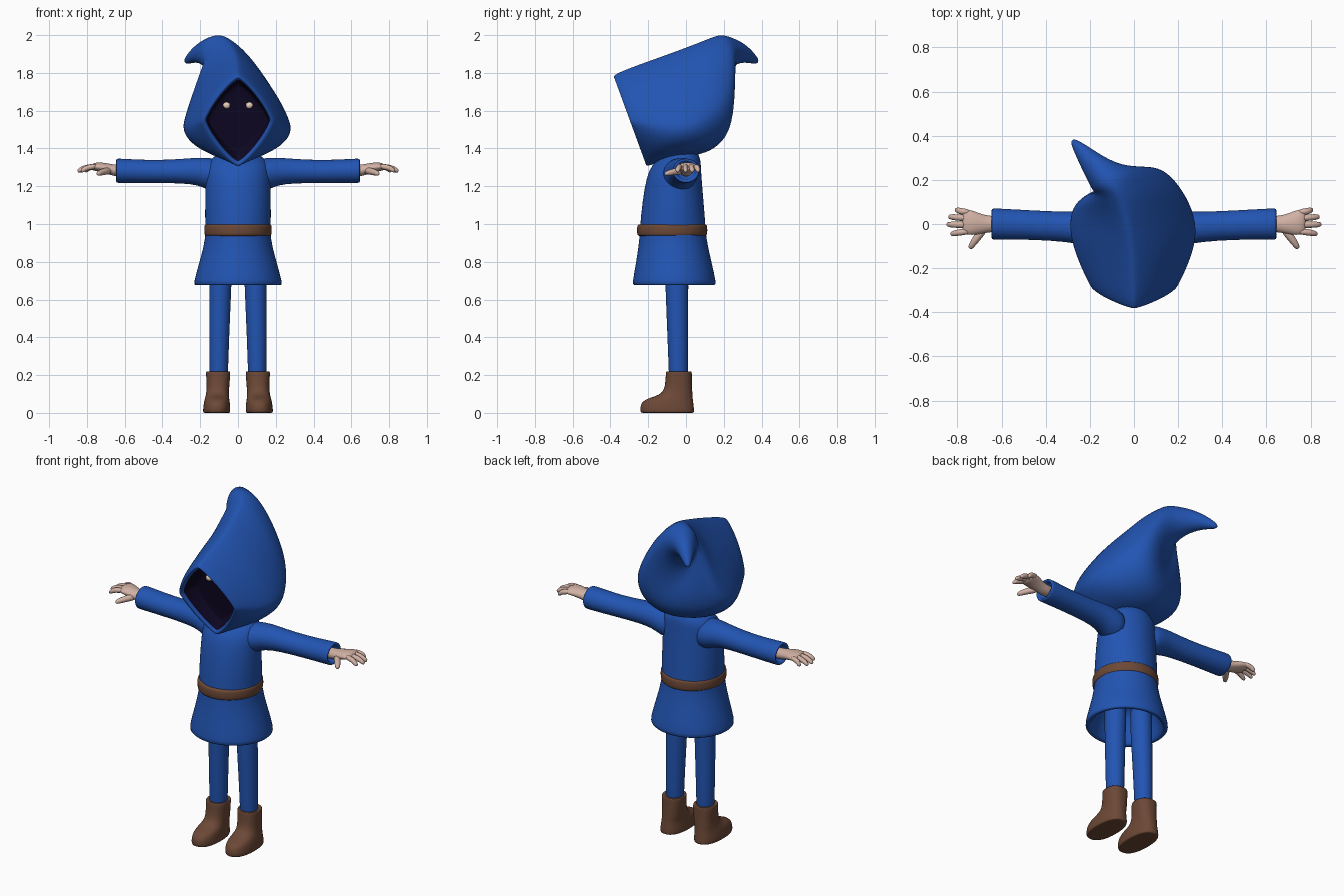
import bpy
import bmesh
from math import sin, cos, pi, radians
from mathutils import Vector

SIDES = 32

old = bpy.data.objects.get("Cube")
if old:
    bpy.data.objects.remove(old, do_unlink=True)


def material(name, rgb):
    mat = bpy.data.materials.new(name)
    mat.use_nodes = True
    mat.diffuse_color = (*rgb, 1)
    mat.node_tree.nodes["Principled BSDF"].inputs["Base Color"].default_value = (*rgb, 1)
    return mat


BLUE = material("blue cloth", (0.016, 0.09, 0.45))
DARK = material("dark shadow", (0.004, 0.002, 0.016))
BROWN = material("brown leather", (0.15, 0.065, 0.037))
SKIN = material("pale skin", (0.64, 0.44, 0.37))
EYE = material("cream eye", (0.85, 0.65, 0.52))


def oval(center, u, up, down=None, n=1.0, n_low=None, sides=SIDES):
    """Closed loop of points; n above 1 sharpens it towards a diamond."""
    center, u, up = Vector(center), Vector(u), Vector(up)
    down = up if down is None else down
    n_low = n if n_low is None else n_low
    loop = []
    for i in range(sides):
        t = 2 * pi * i / sides
        c, s = cos(t), sin(t)
        e = n if s >= 0 else n_low
        side = u * abs(c) ** e * (1 if c >= 0 else -1)
        rise = up * abs(s) ** e if s >= 0 else -down * abs(s) ** e
        loop.append(center + side + rise)
    return loop


def flat(x, y, z, rx, ry, n=1.0):
    return oval((x, y, z), (rx, 0, 0), (0, ry, 0), n=n)


def upright(x, y, z, ry, rz):
    return oval((x, y, z), (0, ry, 0), (0, 0, rz))


def loft(bm, rings, first_slot=0):
    """Skin the loops and cap both ends; the first segments use slot 1."""
    loops = [[bm.verts.new(p) for p in ring] for ring in rings]
    for k, (a, b) in enumerate(zip(loops, loops[1:])):
        for i in range(len(a)):
            j = (i + 1) % len(a)
            face = bm.faces.new((a[i], a[j], b[j], b[i]))
            face.material_index = 1 if k < first_slot else 0
    start = bm.faces.new(loops[0][::-1])
    start.material_index = 1 if first_slot else 0
    bm.faces.new(loops[-1])


def tube(bm, points, radii):
    turn = (Vector(points[-1]) - Vector(points[0])).to_track_quat("Z", "Y")
    u, v = turn @ Vector((1, 0, 0)), turn @ Vector((0, 1, 0))
    loft(bm, [oval(p, u * r, v * r, sides=10) for p, r in zip(points, radii)])


def finish(name, bm, mats, mirror=False, levels=1):
    bmesh.ops.recalc_face_normals(bm, faces=bm.faces)
    mesh = bpy.data.meshes.new(name)
    bm.to_mesh(mesh)
    bm.free()
    for mat in mats:
        mesh.materials.append(mat)
    for poly in mesh.polygons:
        poly.use_smooth = True
    obj = bpy.data.objects.new(name, mesh)
    bpy.context.collection.objects.link(obj)
    if mirror:
        obj.modifiers.new("Mirror", "MIRROR").use_mirror_merge = False
    if levels:
        sub = obj.modifiers.new("Smooth", "SUBSURF")
        sub.levels = sub.render_levels = levels
    return obj


def lofted(name, rings, mat, mirror=False):
    bm = bmesh.new()
    loft(bm, rings)
    return finish(name, bm, [mat], mirror)


# Hood: loops fan from the face opening back over the head into the bent horn
def hood_ring(top, bottom, w, f, n, n_low, yaw=0):
    top, bottom = Vector(top), Vector(bottom)
    base = bottom.lerp(top, f)
    u = Vector((cos(radians(yaw)), sin(radians(yaw)), 0)) * w
    return oval(base, u, top - base, base - bottom, n, n_low)


# top y, top z, bottom y, bottom z, half width, height of widest point
face_rows = [
    (-.20, 1.74, -.16, 1.38, .155, .48),
    (-.21, 1.745, -.165, 1.375, .16, .48),
    (-.30, 1.76, -.185, 1.35, .168, .5),
    (-.36, 1.765, -.205, 1.33, .168, .5),
    (-.382, 1.775, -.212, 1.318, .175, .5),
    (-.385, 1.787, -.21, 1.303, .19, .49),
]
hood_rows = [
    (-.35, 1.808, -.18, 1.312, .212, .45),
    (-.24, 1.85, -.12, 1.335, .257, .34),
    (-.10, 1.90, -.03, 1.355, .291, .28),
    (.02, 1.945, .08, 1.365, .28, .28),
]
horn_rows = [
    ((-.055, .10, 1.975), (0, .175, 1.41), .225, .36, 1.3, 1, 8),
    ((-.08, .15, 1.995), (0, .228, 1.5), .165, .4, 1.2, 1, 18),
    ((-.105, .19, 2.003), (-.03, .212, 1.63), .12, .5, 1, 1, 30),
    ((-.14, .225, 1.992), (-.10, .192, 1.77), .088, .5, 1, 1, 40),
    ((-.19, .285, 1.968), (-.165, .235, 1.84), .06, .5, 1, 1, 41),
    ((-.245, .345, 1.92), (-.225, .31, 1.86), .035, .5, 1, 1, 41),
    ((-.287, .387, 1.865), (-.273, .375, 1.843), .013, .5, 1, 1, 41),
]
rings = [hood_ring((0, a, b), (0, c, d), w, f, 1.6, 1.6) for a, b, c, d, w, f in face_rows]
rings += [hood_ring((-max(0, a + .15) * .2, a, b), (0, c, d), w, f, 1.5, 1.25 if a < -.3 else 1)
          for a, b, c, d, w, f in hood_rows]
rings += [hood_ring(*row) for row in horn_rows]
bm = bmesh.new()
loft(bm, rings, first_slot=3)
finish("hood", bm, [BLUE, DARK], levels=2)

# Eyes
bm = bmesh.new()
bmesh.ops.create_icosphere(bm, subdivisions=2, radius=.02)
bmesh.ops.scale(bm, vec=(1, .7, .9), verts=bm.verts)
bmesh.ops.translate(bm, vec=(.06, -.193, 1.628), verts=bm.verts)
finish("eyes", bm, [EYE], mirror=True, levels=0)

# Tunic: hollow skirt, waist, chest and shoulders in one piece
lofted("tunic", [flat(0, y, z, rx, ry) for y, z, rx, ry in [
    (-.065, .88, .14, .14), (-.063, .76, .175, .165), (-.062, .69, .2, .187),
    (-.062, .678, .208, .195), (-.062, .676, .23, .217), (-.062, .685, .237, .224),
    (-.064, .8, .205, .2), (-.07, .93, .168, .175), (-.07, 1.03, .177, .172),
    (-.067, 1.2, .172, .153), (-.058, 1.29, .172, .138), (-.04, 1.335, .155, .118),
    (-.03, 1.36, .12, .1), (-.03, 1.4, .08, .08)]], BLUE)

# Belt
lofted("belt", [flat(0, -.073, z, rx, rx + .007) for z, rx in [
    (.935, .165), (.938, .176), (.95, .18), (.985, .18), (.997, .176), (1, .165)]], BROWN)

# Sleeves: flared into the shoulder, recessed at the cuff
lofted("sleeves", [upright(x, y, z, ry, rz) for x, y, z, ry, rz in [
    (.08, -.04, 1.255, .1, .09), (.15, -.03, 1.262, .092, .087), (.21, -.02, 1.28, .078, .073),
    (.3, -.013, 1.28, .068, .064), (.45, -.005, 1.277, .066, .06), (.6, 0, 1.281, .07, .064),
    (.637, 0, 1.282, .071, .065), (.645, 0, 1.282, .068, .062), (.645, 0, 1.282, .058, .053),
    (.635, 0, 1.282, .052, .047), (.6, 0, 1.282, .045, .04)]], BLUE, mirror=True)

# Hands: palm, four fingers and a thumb
bm = bmesh.new()
loft(bm, [upright(x, y, z, ry, rz) for x, y, z, ry, rz in [
    (.59, 0, 1.282, .034, .032), (.65, 0, 1.282, .036, .031), (.69, 0, 1.293, .044, .028),
    (.735, .006, 1.303, .057, .025), (.765, .01, 1.303, .057, .02), (.78, .01, 1.3, .045, .012)]])
for y, tip_y, tip_x in [(.052, .064, .812), (.026, .033, .842), (-.004, -.002, .85), (-.032, -.045, .832)]:
    mid = ((.75 + tip_x) / 2 + .01, (y + tip_y) / 2, 1.3)
    tube(bm, [(.74, y, 1.307), mid, (tip_x - .01, tip_y, 1.284), (tip_x, tip_y, 1.279)],
         [.016, .0155, .013, .007])
tube(bm, [(.675, -.015, 1.283), (.71, -.06, 1.278), (.738, -.1, 1.268), (.745, -.112, 1.265)],
     [.022, .019, .015, .008])
finish("hands", bm, [SKIN], mirror=True)

# Legs
lofted("legs", [flat(x, y, z, r, r + .002) for x, y, z, r in [
    (.09, -.05, .9, .062), (.093, -.049, .68, .059), (.1, -.043, .4, .053),
    (.102, -.04, .2, .049), (.102, -.04, .15, .046)]], BLUE, mirror=True)

# Boots: each loop spans from its front y to its back y
lofted("boots", [flat(x, (front + back) / 2, z, rx, (back - front) / 2, .85)
                 for x, z, rx, front, back in [
    (.113, 0, .064, -.23, .035), (.113, .001, .07, -.238, .041), (.113, .012, .073, -.243, .044),
    (.112, .045, .07, -.241, .04), (.111, .07, .066, -.222, .037), (.11, .085, .062, -.17, .035),
    (.108, .105, .06, -.125, .034), (.106, .14, .06, -.111, .032), (.105, .2, .064, -.107, .031),
    (.105, .218, .064, -.106, .031), (.105, .221, .06, -.102, .027), (.105, .215, .05, -.092, .014)]],
       BROWN, mirror=True)
